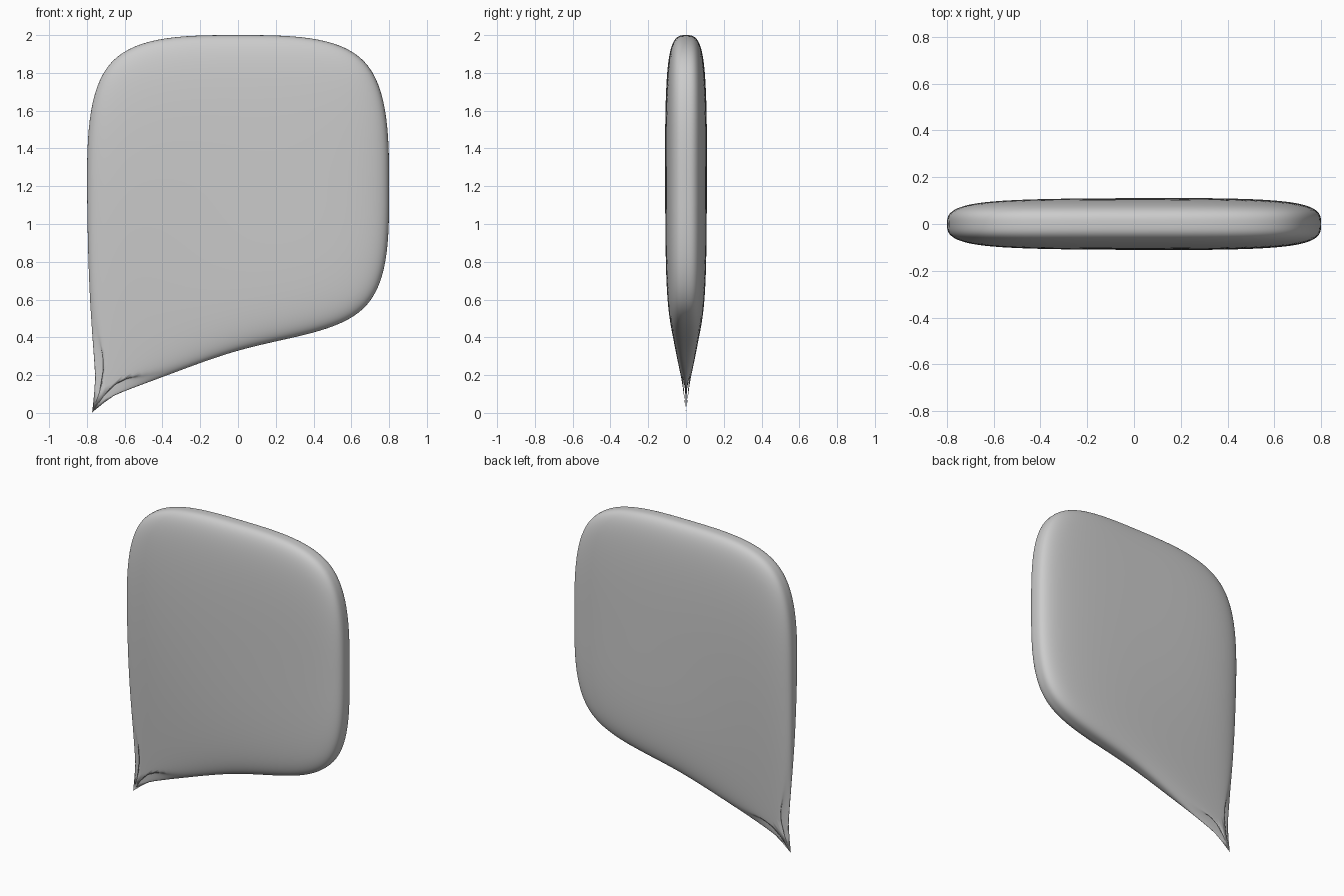
import bpy

if "Cube" in bpy.data.objects:
    bpy.data.objects.remove(bpy.data.objects["Cube"])

# Control cage: 3 x 3 outline columns (left, middle, right), bottom to top
H = 0.112
TIP = (-0.772, 0.003)
outline = {
    (0, 0): TIP,            (1, 0): (0.0, 0.384),  (2, 0): (0.8, 0.445),
    (0, 1): (-0.804, 1.15), (1, 1): (0.0, 1.16),   (2, 1): (0.8, 1.17),
    (0, 2): (-0.8, 2.0),    (1, 2): (0.0, 2.0),    (2, 2): (0.8, 2.0),
}

verts, faces, index = [], [], {}
for (i, k), (x, z) in outline.items():
    for j in range(3):
        if (i, j, k) == (1, 1, 1):
            continue  # cage is hollow
        y = 0.0 if (i, k) == (0, 0) else (j - 1) * H
        index[i, j, k] = len(verts)
        verts.append((x, y, z))

# Four quads on each of the six cage sides
for axis in range(3):
    for side in (0, 2):
        for a in range(2):
            for b in range(2):
                loop = []
                for da, db in ((0, 0), (1, 0), (1, 1), (0, 1)):
                    key = [0, 0, 0]
                    key[axis] = side
                    key[(axis + 1) % 3] = a + da
                    key[(axis + 2) % 3] = b + db
                    loop.append(index[tuple(key)])
                faces.append(loop if side == 2 else loop[::-1])

mesh = bpy.data.meshes.new("speech_bubble")
mesh.from_pydata(verts, [], faces)
mesh.update()

# Sharp tail tip
crease = mesh.attributes.new("crease_vert", 'FLOAT', 'POINT')
for j in range(3):
    crease.data[index[0, j, 0]].value = 1.0

bubble = bpy.data.objects.new("speech_bubble", mesh)
bpy.context.collection.objects.link(bubble)
for poly in mesh.polygons:
    poly.use_smooth = True

# Smooth pillow surface
sub = bubble.modifiers.new("subdivision", 'SUBSURF')
sub.levels = sub.render_levels = 4
